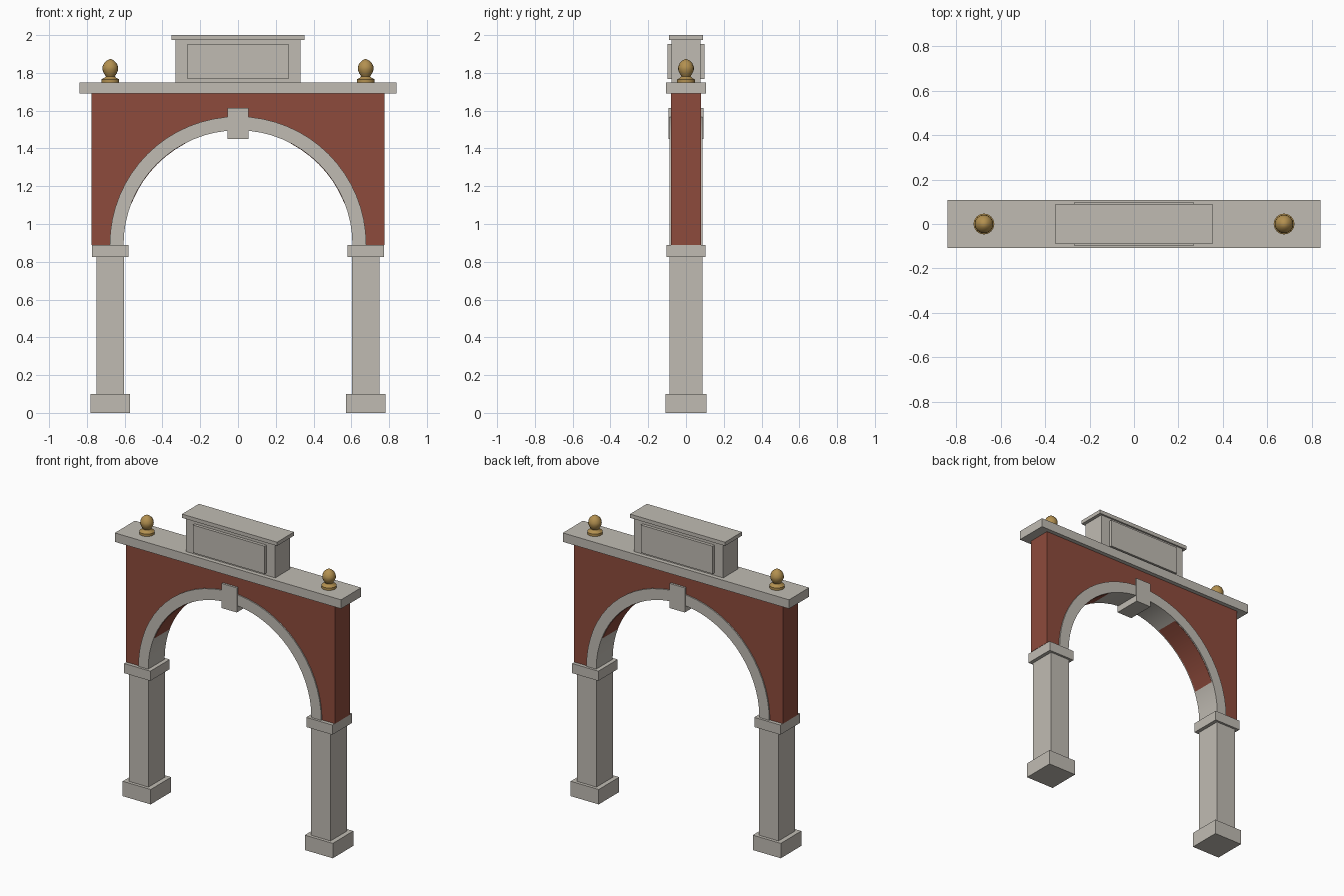
import bpy, bmesh
from math import sin, cos, pi, radians

cube = bpy.data.objects.get("Cube")
if cube:
    bpy.data.objects.remove(cube, do_unlink=True)


def material(name, rgb):
    m = bpy.data.materials.new(name)
    m.use_nodes = True
    m.diffuse_color = (*rgb, 1)
    m.node_tree.nodes["Principled BSDF"].inputs["Base Color"].default_value = (*rgb, 1)
    return m


STONE = material("pale stone", (0.53, 0.50, 0.45))
BRICK = material("red brick", (0.27, 0.07, 0.045))
GOLD = material("dull gold", (0.45, 0.28, 0.08))


def finish(name, bm, mat, smooth=False):
    bmesh.ops.recalc_face_normals(bm, faces=bm.faces)
    mesh = bpy.data.meshes.new(name)
    bm.to_mesh(mesh)
    bm.free()
    mesh.materials.append(mat)
    if smooth:
        for p in mesh.polygons:
            p.use_smooth = True
        mesh.set_sharp_from_angle(angle=radians(35))
    obj = bpy.data.objects.new(name, mesh)
    bpy.context.collection.objects.link(obj)
    return obj


def box(name, x, half_x, half_y, z0, z1, mat=STONE):
    bm = bmesh.new()
    bmesh.ops.create_cube(bm, size=2)
    for v in bm.verts:
        v.co = (x + v.co.x * half_x, v.co.y * half_y, (z0 + z1) / 2 + v.co.z * (z1 - z0) / 2)
    return finish(name, bm, mat)


def prism(name, outline, half_y, mat):
    """Extrude an (x, z) outline through the depth."""
    bm = bmesh.new()
    face = bm.faces.new([bm.verts.new((x, -half_y, z)) for x, z in outline])
    new = bmesh.ops.extrude_face_region(bm, geom=[face])["geom"]
    bmesh.ops.translate(bm, vec=(0, 2 * half_y, 0),
                        verts=[g for g in new if isinstance(g, bmesh.types.BMVert)])
    return finish(name, bm, mat, True)


def lathe(name, x, profile, mat, steps=16):
    bm = bmesh.new()
    verts = [bm.verts.new((r, 0, z)) for r, z in profile]
    edges = [bm.edges.new(pair) for pair in zip(verts, verts[1:])]
    bmesh.ops.spin(bm, geom=verts + edges, cent=(0, 0, 0), axis=(0, 0, 1),
                   angle=2 * pi, steps=steps)
    bmesh.ops.remove_doubles(bm, verts=bm.verts, dist=0.0005)
    obj = finish(name, bm, mat, True)
    obj.location.x = x


SPRING, INNER, OUTER, SEGMENTS = 0.89, 0.606, 0.679, 32


def arc(radius):
    """Half circle from the +x springing to the -x one; radius is a function of angle."""
    angles = [pi * i / SEGMENTS for i in range(SEGMENTS + 1)]
    return [(radius(a) * cos(a), SPRING + radius(a) * sin(a)) for a in angles]


def brick_radius(a):
    # The brick shows on the haunches of the soffit, stone elsewhere
    return INNER + (-0.002 if 0.34 < sin(a) < 0.9 else 0.004)


# Piers and gold finials, one set per side
FINIAL = [(0, 1.75), (0.047, 1.75), (0.047, 1.766), (0.032, 1.773), (0.024, 1.782),
          (0.034, 1.797), (0.042, 1.818), (0.041, 1.833), (0.033, 1.852),
          (0.018, 1.866), (0, 1.875)]
for side, sx in (("left", 1), ("right", -1)):
    x = sx * 0.676
    box(side + "_pier_base", x, 0.104, 0.109, 0, 0.10)
    box(side + "_pier_shaft", x, 0.073, 0.088, 0.10, 0.825)
    box(side + "_pier_capital", x, 0.097, 0.103, 0.825, SPRING)
    lathe(side + "_finial", x, FINIAL, GOLD)

# Brick wall with the arched opening, and the stone ring around it
prism("brick_wall", arc(brick_radius) + [(-0.775, SPRING), (-0.775, 1.69),
                                         (0.775, 1.69), (0.775, SPRING)], 0.079, BRICK)
prism("arch_ring", arc(lambda a: INNER) + arc(lambda a: OUTER)[::-1], 0.087, STONE)
box("keystone", 0, 0.056, 0.093, 1.45, 1.615)

# Cornice and attic block with a raised panel on both faces
box("cornice", 0, 0.84, 0.107, 1.69, 1.75)
box("attic_block", 0, 0.331, 0.078, 1.75, 1.975)
box("attic_panel", 0, 0.267, 0.098, 1.767, 1.953)
box("attic_cap", 0, 0.353, 0.09, 1.975, 2.0)
